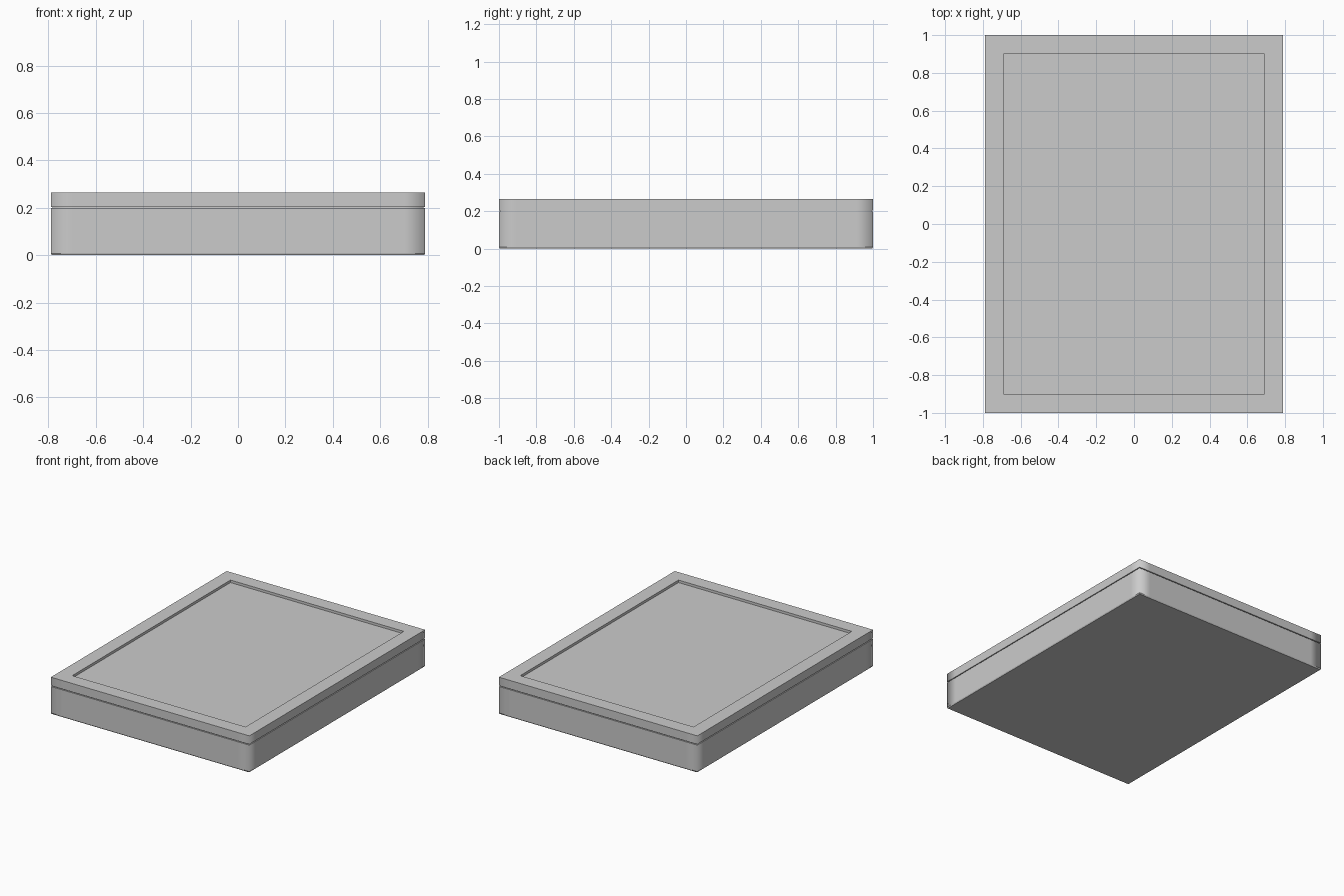
import bpy, bmesh

if "Cube" in bpy.data.objects:
    bpy.data.objects.remove(bpy.data.objects["Cube"])

HX, HY = 0.79, 1.0


def ring(bm, inset, z, support=0.09):
    """Rectangular loop with support points beside each corner."""
    x, y, s = HX - inset, HY - inset, support
    pts = [(-x, -y), (-x + s, -y), (x - s, -y), (x, -y), (x, -y + s), (x, y - s),
           (x, y), (x - s, y), (-x + s, y), (-x, y), (-x, y - s), (-x, -y + s)]
    return [bm.verts.new((px, py, z)) for px, py in pts]


def stacked(name, steps, cap_bottom=True, cap_top=True):
    """Bridge stacked rings given as (inset, z); only upright walls are smooth."""
    bm = bmesh.new()
    rings = [ring(bm, i, z) for i, z in steps]
    for k in range(len(rings) - 1):
        a, b = rings[k], rings[k + 1]
        upright = steps[k][0] == steps[k + 1][0] and steps[k][0] < 0.05
        for j in range(12):
            n = (j + 1) % 12
            f = bm.faces.new((a[j], a[n], b[n], b[j]))
            f.smooth = upright
    if cap_bottom:
        bm.faces.new(rings[0][::-1])
    if cap_top:
        bm.faces.new(rings[-1])
    mesh = bpy.data.meshes.new(name)
    bm.to_mesh(mesh)
    bm.free()
    ob = bpy.data.objects.new(name, mesh)
    bpy.context.collection.objects.link(ob)
    return ob


# lower body with a tiny bottom chamfer
stacked("base", [(0.004, 0), (0, 0.008), (0, 0.198)], cap_top=False)

# narrow groove between body and lid
stacked("seam_groove", [(0, 0.198), (0.008, 0.198), (0.008, 0.204), (0, 0.204)],
        cap_bottom=False, cap_top=False)

# lid frame with a shallow recessed panel
stacked("lid_frame", [(0, 0.204), (0, 0.265), (0.1, 0.265), (0.1, 0.247)],
        cap_bottom=False, cap_top=False)
stacked("recessed_panel", [(0.1, 0.247)], cap_bottom=False)
